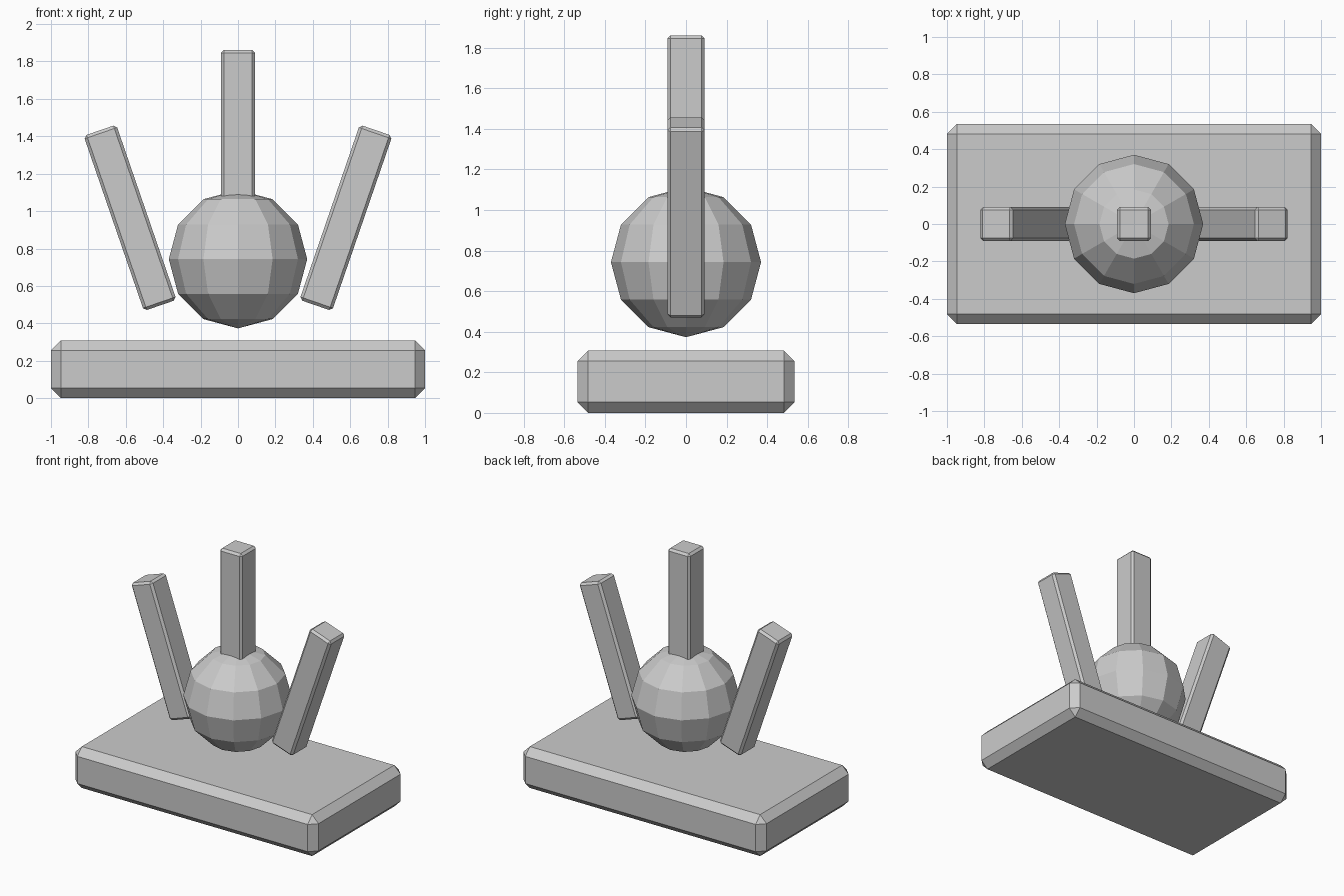
import bpy, math

if "Cube" in bpy.data.objects:
    bpy.data.objects.remove(bpy.data.objects["Cube"])


def box(name, size, loc, bevel, tilt=0.0):
    """Chamfered box, tilted about the y axis."""
    bpy.ops.mesh.primitive_cube_add(size=1, location=loc, rotation=(0, tilt, 0))
    ob = bpy.context.object
    ob.name = name
    ob.scale = size
    bpy.ops.object.transform_apply(location=False, rotation=False, scale=True)
    mod = ob.modifiers.new("chamfer", 'BEVEL')
    mod.width = bevel
    mod.segments = 1
    return ob


# Base slab
box("base", (2.0, 1.07, 0.308), (0, 0, 0.154), 0.053)

# Faceted ball floating above the base
bpy.ops.mesh.primitive_uv_sphere_add(segments=12, ring_count=6, radius=0.37,
                                     location=(0, 0, 0.743))
bpy.context.object.name = "ball"

# Upright post and two mirrored leaning posts
post = (0.184, 0.184, 0.99)
box("center_post", post, (0, 0, 1.366), 0.016)
for side, name in ((-1, "left_post"), (1, "right_post")):
    box(name, post, (side * 0.577, 0, 0.964), 0.016, side * math.radians(19))
